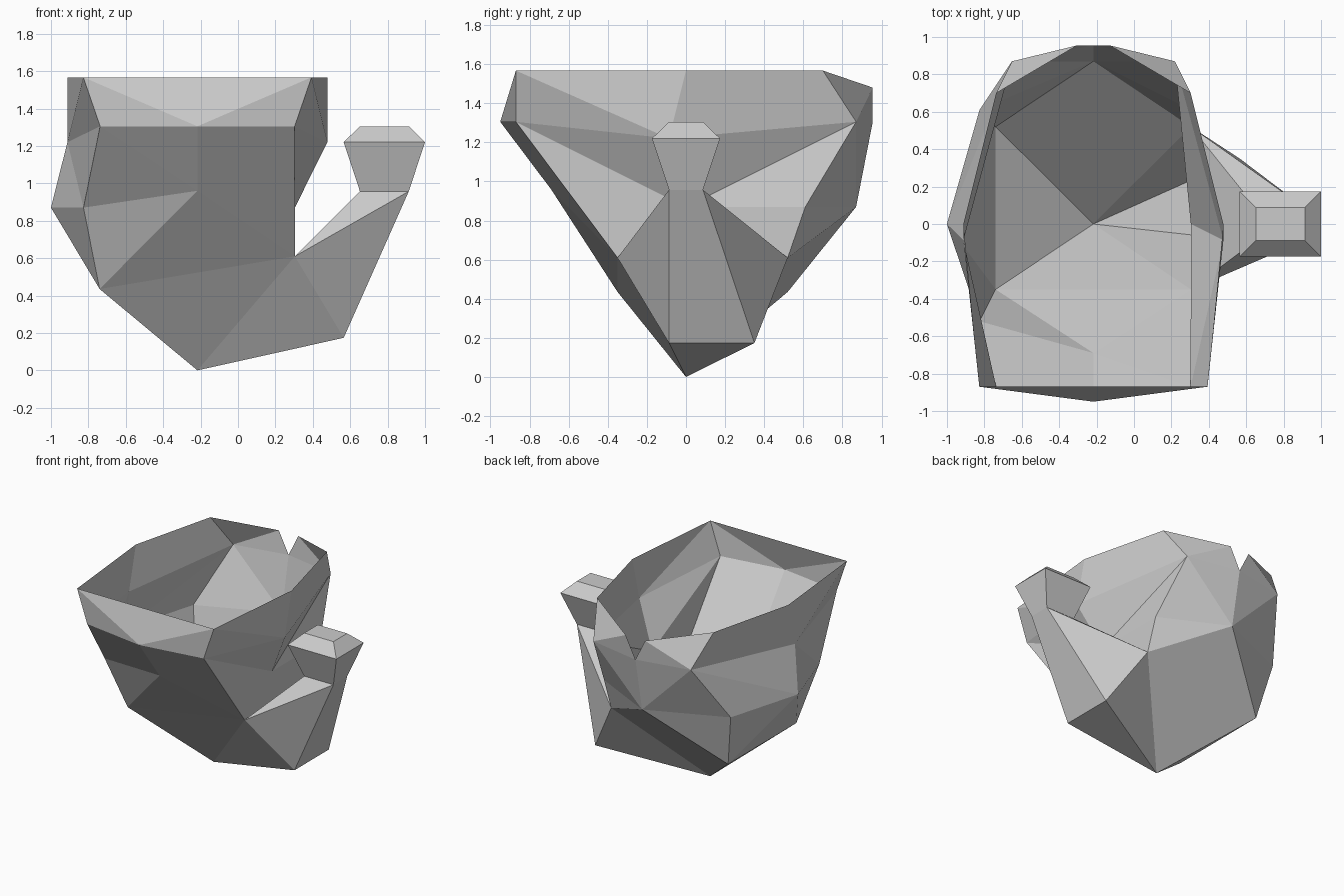
import bpy, bmesh

if "Cube" in bpy.data.objects:
    bpy.data.objects.remove(bpy.data.objects["Cube"])

MID = -0.217  # x of the bowl's own mirror plane


def make_object(name, points, faces):
    """Flat-shaded mesh from a dict of named points and a list of faces of names."""
    bm = bmesh.new()
    v = {k: bm.verts.new(p) for k, p in points.items()}
    for f in faces:
        bm.faces.new([v[k] for k in f])
    bmesh.ops.recalc_face_normals(bm, faces=bm.faces[:])
    me = bpy.data.meshes.new(name)
    bm.to_mesh(me)
    bm.free()
    ob = bpy.data.objects.new(name, me)
    bpy.context.collection.objects.link(ob)
    return ob


# Bowl: upper case = left point, lower case = right, digits = on the mirror plane
pts = {
    "0": (MID, 0, 0), "1": (MID, -.95, 1.305), "2": (MID, -.69, .96),
    "3": (MID, .955, 1.305), "4": (MID, .87, .87),
}
# points mirrored across the plane (x is the half width)
for key, (w, y, z) in {
    "A": (.61, -.87, 1.567), "C": (.52, -.87, 1.305),
    "L": (.695, 0, 1.567), "N": (.695, -.087, 1.22),
    "K": (.52, .70, 1.567), "P": (.435, .87, 1.305), "Q": (.087, .955, 1.48),
}.items():
    pts[key] = (MID - w, y, z)
    pts[key.lower()] = (MID + w, y, z)
# lower points, where the two sides differ
pts.update({
    "M": (-1, 0, .87), "B": (-.826, .61, .87), "J": (-.74, .52, .435),
    "H": (-.74, -.35, .435), "G": (-.826, -.52, .87),
    "m": (.304, 0, .87), "b": (.304, .61, .87), "j": (.304, .52, .61),
    "h": (.304, -.35, .61), "t": (.565, -.087, .174), "u": (.565, .35, .174),
})
both = "ALN ANC AC1 C12 KLNP KPQ QP3 P34 PNM PMB MBJ MJH PB4 BJ4".split()
faces = both + [f.swapcase() for f in both]
faces += "CNG NMG MGH CG2 GH2 HJ0 cnm cmh ch2".split()      # side fronts
faces += "A1a 2Hh H0h h0t t0u u0j J0j4".split()             # middle and floor
make_object("bowl", pts, faces)


# Handle: a four-cornered arm lofted up to a flared knob
def rect(x0, x1, y, z):
    return [(x0, -y, z), (x1, -y, z), (x1, y, z), (x0, y, z)]


rings = [
    [pts[k] for k in "htuj"],
    rect(.652, .913, .087, .957),
    rect(.565, 1.0, .174, 1.22),
    rect(.652, .913, .087, 1.305),
]
hpts = {(r, i): p for r, ring in enumerate(rings) for i, p in enumerate(ring)}
hfaces = [[(3, i) for i in range(4)]]
for r in range(3):
    for i in range(4):
        n = (i + 1) % 4
        a, b, c, d = (r, i), (r, n), (r + 1, n), (r + 1, i)
        if r == 0 and i == 0:
            hfaces += [[a, b, c], [a, c, d]]
        elif r == 0 and i == 2:
            hfaces += [[a, b, d], [b, c, d]]
        else:
            hfaces.append([a, b, c, d])
make_object("handle", hpts, hfaces)
